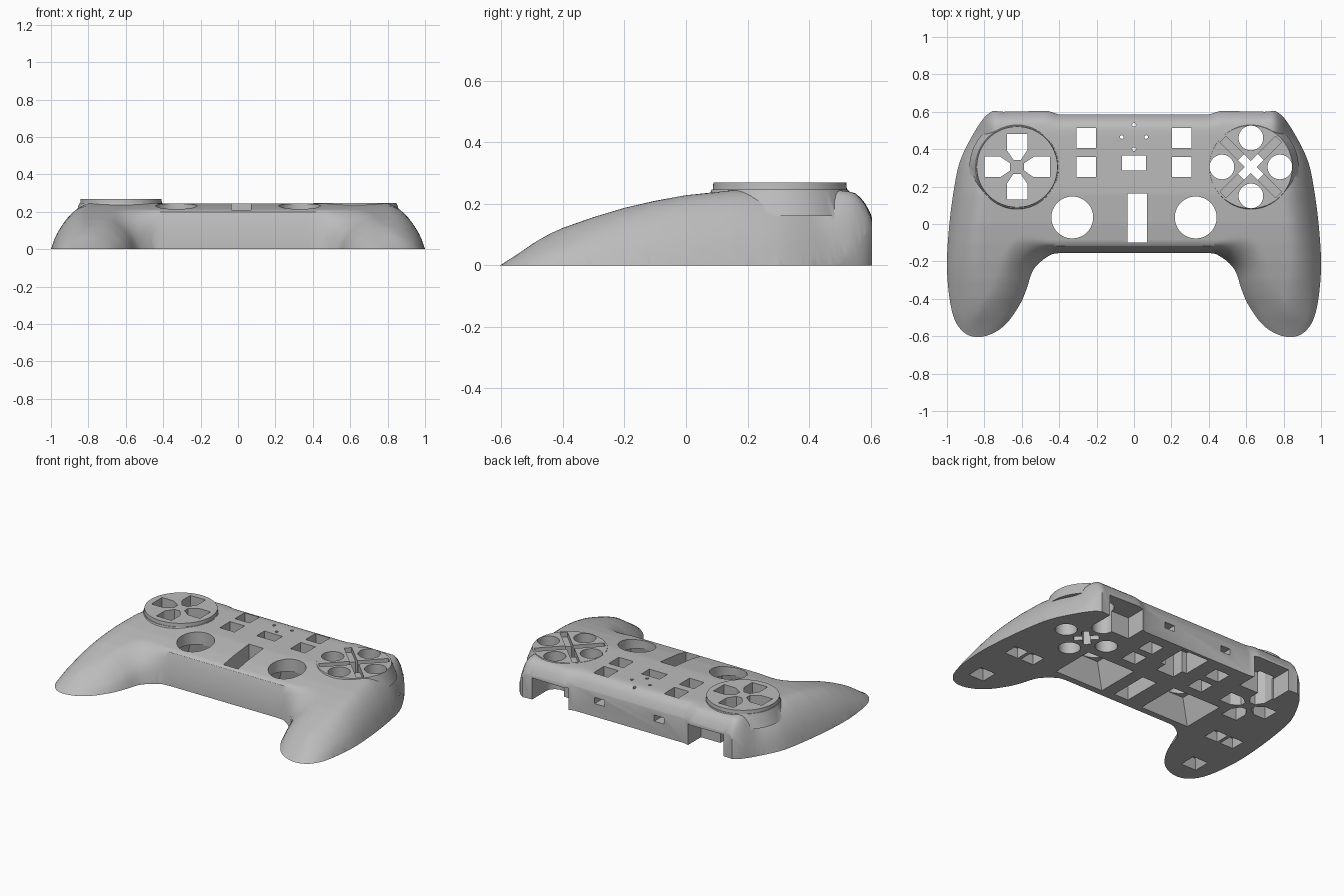
import bpy, bmesh, math
from mathutils import Vector, Matrix
from mathutils.bvhtree import BVHTree

cube = bpy.data.objects.get("Cube")
if cube:
    bpy.data.objects.remove(cube)

grey = bpy.data.materials.new("shell grey")
grey.use_nodes = True
grey.diffuse_color = (0.5, 0.5, 0.5, 1)
grey.node_tree.nodes["Principled BSDF"].inputs["Base Color"].default_value = (0.5, 0.5, 0.5, 1)


def make_object(name, bm):
    bmesh.ops.recalc_face_normals(bm, faces=bm.faces[:])
    mesh = bpy.data.meshes.new(name)
    bm.to_mesh(mesh)
    bm.free()
    mesh.materials.append(grey)
    obj = bpy.data.objects.new(name, mesh)
    bpy.context.collection.objects.link(obj)
    return obj


def combine(target, tool, operation):
    """Apply a boolean and drop the tool."""
    mod = target.modifiers.new(tool.name, "BOOLEAN")
    mod.operation, mod.object, mod.solver = operation, tool, "MANIFOLD"
    bpy.context.view_layer.objects.active = target
    bpy.ops.object.modifier_apply(modifier=mod.name)
    bpy.data.objects.remove(tool)


def loft(bm, low, high, z0, z1):
    """Closed solid between two matching outlines."""
    a = [bm.verts.new((x, y, z0)) for x, y in low]
    b = [bm.verts.new((x, y, z1)) for x, y in high]
    bm.faces.new(a[::-1])
    bm.faces.new(b)
    for i in range(len(a)):
        j = (i + 1) % len(a)
        bm.faces.new((a[i], a[j], b[j], b[i]))


def circle(cx, cy, r, n=40):
    return [(cx + r * math.cos(math.tau * i / n), cy + r * math.sin(math.tau * i / n)) for i in range(n)]


def rect(cx, cy, w, h, angle=0):
    turn = Matrix.Rotation(angle, 2)
    corners = [turn @ Vector((sx * w / 2, sy * h / 2)) for sx, sy in ((-1, -1), (1, -1), (1, 1), (-1, 1))]
    return [(cx + c.x, cy + c.y) for c in corners]


def smoothstep(a, b, v):
    t = min(max((v - a) / (b - a), 0), 1)
    return t * t * (3 - 2 * t)


def spline(points, steps=5):
    """Catmull-Rom curve through an open list of points."""
    pts = [Vector(p) for p in points]
    pts = [pts[0]] + pts + [pts[-1]]
    out = []
    for a, b, c, d in zip(pts, pts[1:], pts[2:], pts[3:]):
        for k in range(steps):
            t = k / steps
            out.append(0.5 * (2 * b + (c - a) * t + (2 * a - 5 * b + 4 * c - d) * t * t + (3 * b - a - 3 * c + d) * t ** 3))
    return out + [pts[-1]]


# Outline of the left half, front edge round the grip to the back edge
half = spline([(0.38, -0.155), (0.45, -0.167), (0.535, -0.24), (0.575, -0.35), (0.61, -0.43),
               (0.68, -0.53), (0.76, -0.587), (0.85, -0.604), (0.925, -0.565), (0.975, -0.46), (1, -0.24),
               (0.987, 0), (0.957, 0.22), (0.925, 0.35), (0.86, 0.48), (0.8, 0.57), (0.755, 0.605)])
half = [(p.x, p.y) for p in half] + [(0.7, 0.6), (0.46, 0.605), (0.4, 0.585)]
outline = half + [(-x, y) for x, y in reversed(half)]

# Crown height from front to back
crown = [(-0.61, 0.03), (-0.5, 0.08), (-0.4, 0.122), (-0.3, 0.157), (-0.2, 0.187), (-0.1, 0.21),
         (0, 0.228), (0.16, 0.245), (0.49, 0.245), (0.55, 0.237), (0.62, 0.215)]


def crown_height(y):
    for (y0, z0), (y1, z1) in zip(crown, crown[1:]):
        if y <= y1:
            return z0 + (z1 - z0) * max(y - y0, 0) / (y1 - y0)
    return crown[-1][1]


def dome(t):
    """Rounded edge rise, running straight on beyond the outline."""
    if t < 0.1:
        return 2.88 * max(t, -0.6)
    return (1 - (1 - min(t, 1)) ** 2) ** 0.75


# Wall strip used to measure the distance to the outline
wall = bmesh.new()
loft(wall, outline, outline, -1, 1)
bmesh.ops.delete(wall, geom=[f for f in wall.faces if len(f.verts) > 4], context="FACES_ONLY")
wall_tree = BVHTree.FromBMesh(wall)
wall.free()


def surface(x, y):
    p = Vector((x, y, 0))
    near, normal, _, dist = wall_tree.find_nearest(p)
    if (p - near).dot(normal) > 0:
        dist = -dist
    side = smoothstep(0.4, 0.65, abs(x))
    back = smoothstep(0.4, 0.55, y) * (1 - smoothstep(0.72, 0.88, abs(x)))
    radius = (0.05 + 0.13 * side) * (1 - back) + 0.07 * back
    base = 0.7 * back
    return crown_height(y) * (base + (1 - base) * dome(dist / radius))


# Crowned block, trimmed to the outline
bm = bmesh.new()
NX, NY = 126, 78
grid = [[bm.verts.new((x, y, surface(x, y))) for x in (-1.05 + 2.1 * i / NX for i in range(NX + 1))]
        for y in (-0.65 + 1.3 * j / NY for j in range(NY + 1))]
for r0, r1 in zip(grid, grid[1:]):
    for i in range(NX):
        bm.faces.new((r0[i], r0[i + 1], r1[i + 1], r1[i]))
rim = [e for e in bm.edges if e.is_boundary]
skirt = [v for v in bmesh.ops.extrude_edge_only(bm, edges=rim)["geom"] if isinstance(v, bmesh.types.BMVert)]
for v in skirt:
    v.co.z = -0.6
bmesh.ops.holes_fill(bm, edges=[e for e in bm.edges if e.is_boundary], sides=0)
crown_block = make_object("crown_block", bm)

bm = bmesh.new()
loft(bm, outline, outline, 0, 0.4)
shell = make_object("controller_shell", bm)
combine(shell, crown_block, "INTERSECT")

# Raised button pads, the right one carrying a direction disc
BX, BY = 0.625, 0.305
for name, s in (("left_pad", 1), ("right_pad", -1)):
    bm = bmesh.new()
    loft(bm, circle(s * BX, BY, 0.255, 64), circle(s * BX, BY, 0.222, 64), 0.16, 0.2465)
    combine(shell, make_object(name, bm), "UNION")
bm = bmesh.new()
loft(bm, circle(-BX, BY, 0.222, 64), circle(-BX, BY, 0.216, 64), 0.2, 0.269)
combine(shell, make_object("direction_disc", bm), "UNION")

# Through holes
holes = []
plate = [(-0.055, 0.175), (-0.055, 0.09), (-0.02, 0.038), (0.02, 0.038), (0.055, 0.09), (0.055, 0.175)]
for k in range(4):
    a = k * math.pi / 2
    turn = Matrix.Rotation(a, 2)
    holes.append([(-BX + q.x, BY + q.y) for q in (turn @ Vector(p) for p in plate)])
    holes.append(circle(BX + 0.155 * math.cos(a), BY + 0.155 * math.sin(a), 0.066))
    holes.append(circle(0.065 * math.cos(a), 0.465 + 0.065 * math.sin(a), 0.01, 12))
for s in (-1, 1):
    holes.append(circle(s * 0.33, 0.035, 0.112, 48))
    holes += [rect(s * 0.255, y, 0.105, 0.105) for y in (0.46, 0.305)]
holes += [rect(0, 0.325, 0.13, 0.08), rect(0.017, 0.033, 0.105, 0.262)]
bm = bmesh.new()
for h in holes:
    loft(bm, h, h, -0.1, 0.4)
combine(shell, make_object("through_holes", bm), "DIFFERENCE")

# Crossed grooves between the face buttons, open at the middle
for s in (-1, 1):
    for name, length, floor in (("groove", 0.42, 0.215), ("cross_hole", 0.15, -0.1)):
        bm = bmesh.new()
        bar = rect(BX, BY, length, 0.045, s * math.pi / 4)
        loft(bm, bar, bar, floor, 0.4)
        combine(shell, make_object(name, bm), "DIFFERENCE")

# Underside pockets, shoulder notches and rear sockets
bm = bmesh.new()
for s in (-1, 1):
    loft(bm, rect(s * 0.33, 0.035, 0.36, 0.3), rect(s * 0.33, 0.035, 0.23, 0.23), -0.01, 0.16)
    loft(bm, rect(s * 0.82, -0.42, 0.12, 0.12), rect(s * 0.82, -0.42, 0.06, 0.06), -0.01, 0.06)
    for dx in (-0.06, 0.06):
        loft(bm, rect(s * 0.77 + dx, -0.09, 0.1, 0.1), rect(s * 0.77 + dx, -0.09, 0.08, 0.08), -0.01, 0.06)
    notch = rect(s * 0.56, 0.56, 0.26, 0.2)
    loft(bm, notch, notch, -0.01, 0.14)
    socket = rect(s * 0.215, 0.57, 0.07, 0.12)
    loft(bm, socket, socket, 0.085, 0.125)
loft(bm, rect(0, 0.465, 0.2, 0.2), rect(0, 0.465, 0.2, 0.2), -0.01, 0.14)
combine(shell, make_object("pockets", bm), "DIFFERENCE")

# Smooth the crown, keep the cut edges crisp
bpy.ops.object.select_all(action="DESELECT")
shell.select_set(True)
bpy.context.view_layer.objects.active = shell
bpy.ops.object.shade_smooth_by_angle(angle=math.radians(30))
